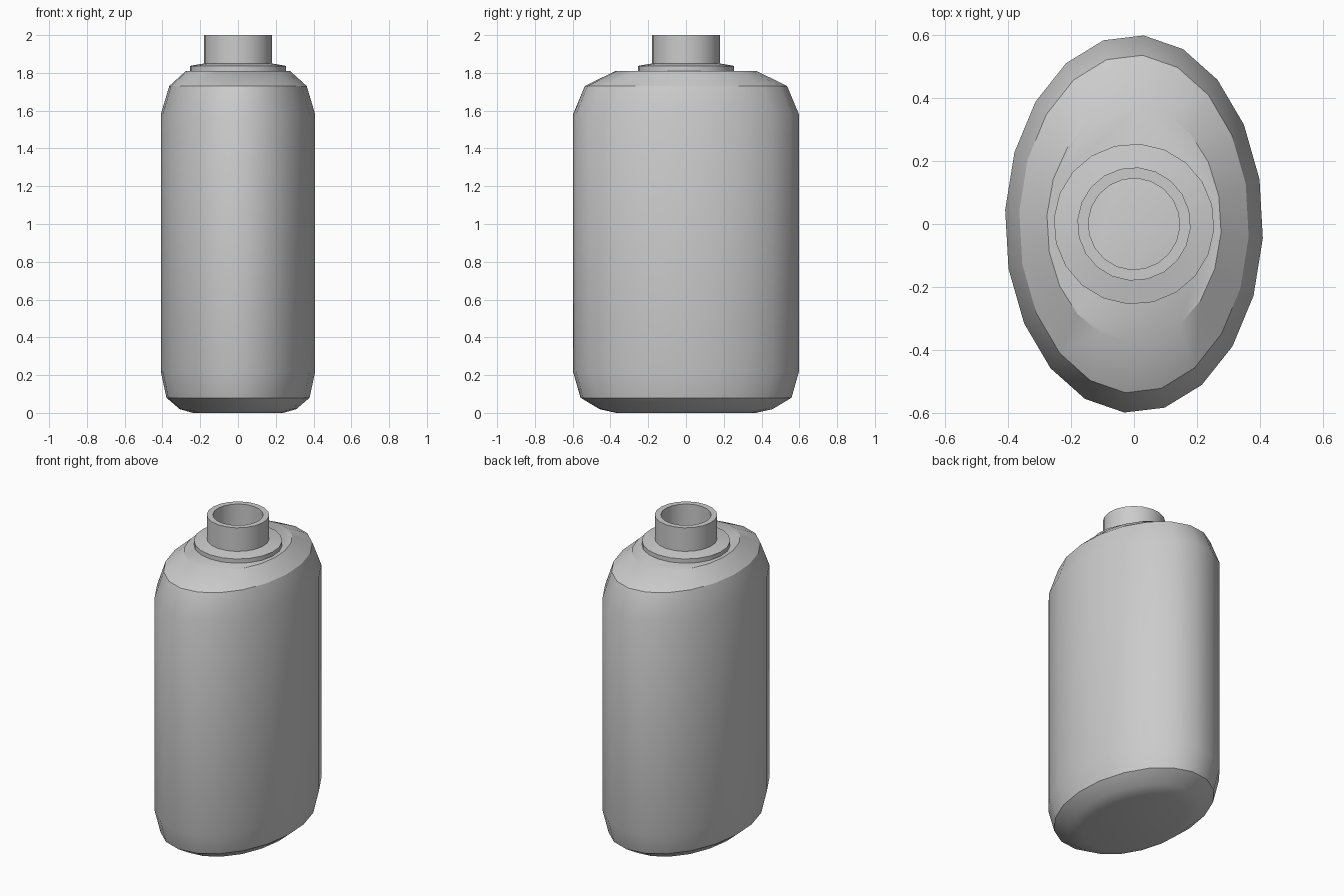
import bpy, math

cube = bpy.data.objects.get("Cube")
if cube:
    bpy.data.objects.remove(cube, do_unlink=True)

SIDES = 20
OFFSET = math.radians(85.7)

grey = bpy.data.materials.new("plain grey")
grey.use_nodes = True
grey.diffuse_color = (0.6, 0.6, 0.6, 1)
grey.node_tree.nodes["Principled BSDF"].inputs["Base Color"].default_value = (0.6, 0.6, 0.6, 1)


def loft(name, profile, capped):
    """Stack elliptical rings given as (x radius, y radius, z)."""
    verts, faces = [], []
    for rx, ry, z in profile:
        for i in range(SIDES):
            a = OFFSET - math.tau * i / SIDES
            verts.append((rx * math.cos(a), ry * math.sin(a), z))
    for k in range(len(profile) - 1):
        for i in range(SIDES):
            j = (i + 1) % SIDES
            low, high = k * SIDES, (k + 1) * SIDES
            faces.append((low + j, low + i, high + i, high + j))
    if capped:
        faces.append(tuple(range(SIDES)))
        faces.append(tuple(reversed(range(len(verts) - SIDES, len(verts)))))
    mesh = bpy.data.meshes.new(name)
    mesh.from_pydata(verts, [], faces)
    mesh.materials.append(grey)
    obj = bpy.data.objects.new(name, mesh)
    bpy.context.collection.objects.link(obj)
    bpy.ops.object.select_all(action="DESELECT")
    obj.select_set(True)
    bpy.context.view_layer.objects.active = obj
    bpy.ops.object.shade_smooth_by_angle(angle=math.radians(30))
    return obj


# Oval bottle body: rounded base, straight wall, sloping shoulders, flat top
loft("bottle_body", [
    (0.24, 0.37, 0), (0.31, 0.46, 0.02), (0.38, 0.56, 0.08), (0.41, 0.6, 0.22),
    (0.41, 0.6, 1.58), (0.365, 0.537, 1.73), (0.277, 0.375, 1.81),
], True)

# Collar, neck and open mouth, closed below by the top of the body
loft("bottle_neck", [(r, r, z) for r, z in (
    (0.255, 1.808), (0.255, 1.837), (0.18, 1.85), (0.18, 2), (0.145, 2), (0.145, 1.808),
)], False)
